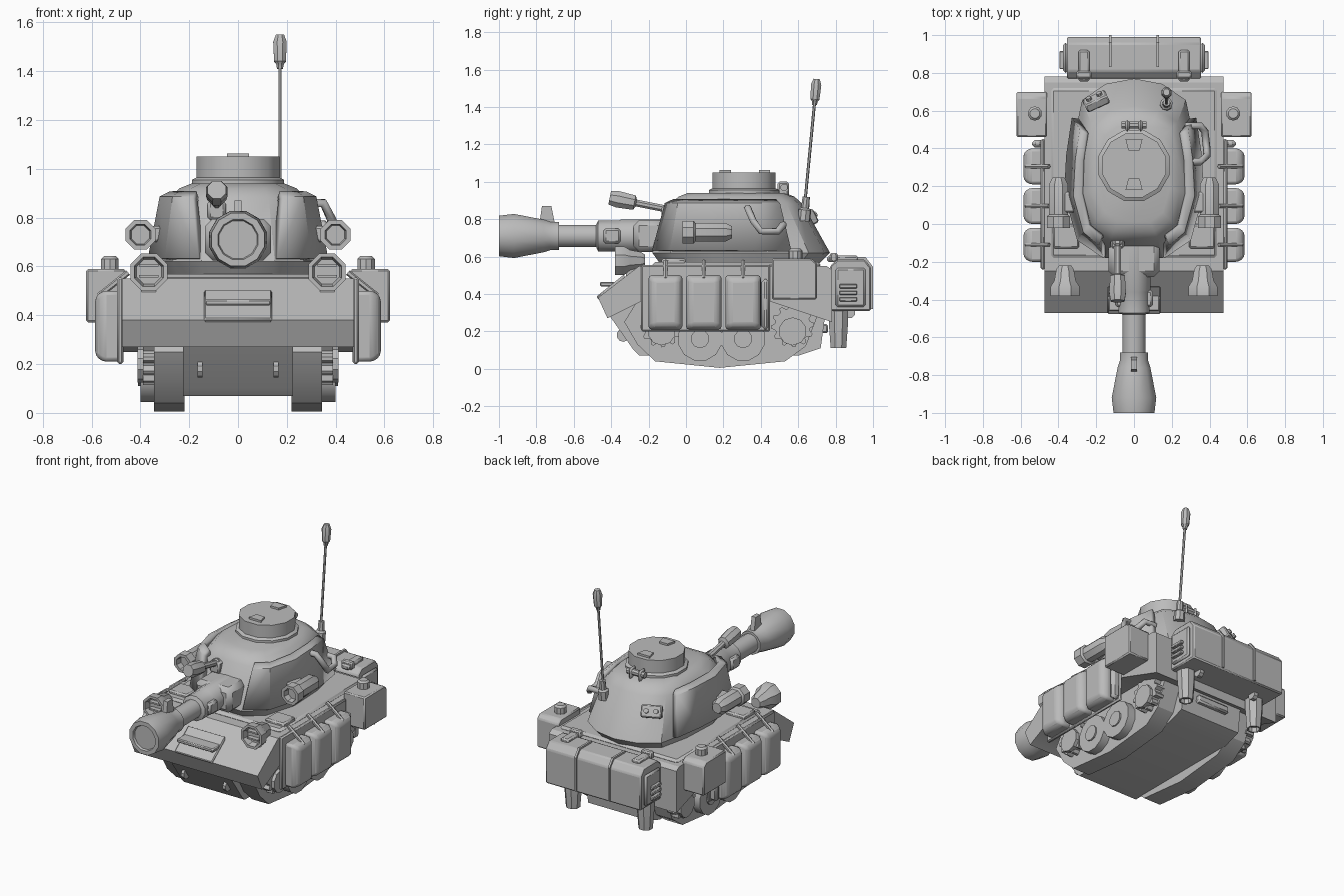
import bpy, bmesh, math
from mathutils import Vector

cube = bpy.data.objects.get("Cube")
if cube:
    bpy.data.objects.remove(cube, do_unlink=True)

grey = bpy.data.materials.new("plain_grey")
grey.use_nodes = True
COLOUR = (0.5, 0.5, 0.5, 1)
grey.diffuse_color = COLOUR
grey.node_tree.nodes["Principled BSDF"].inputs["Base Color"].default_value = COLOUR


def finish(name, bm, mirror=False, bevel=0, segments=1, thick=0):
    """Turn a bmesh into a shaded object with its modifiers."""
    bmesh.ops.recalc_face_normals(bm, faces=bm.faces)
    me = bpy.data.meshes.new(name)
    bm.to_mesh(me)
    bm.free()
    me.shade_smooth()
    me.set_sharp_from_angle(angle=math.radians(32))
    me.materials.append(grey)
    ob = bpy.data.objects.new(name, me)
    bpy.context.scene.collection.objects.link(ob)
    if thick:
        mod = ob.modifiers.new("Thickness", 'SOLIDIFY')
        mod.thickness, mod.offset = thick, 0
    if bevel:
        mod = ob.modifiers.new("Bevel", 'BEVEL')
        mod.width, mod.segments = bevel, segments
    if mirror:
        mod = ob.modifiers.new("Mirror", 'MIRROR')
        mod.use_mirror_merge = False
    return ob


def loft(name, rings, closed=True, **kw):
    """Skin a list of equal-length point rings."""
    bm = bmesh.new()
    rows = [[bm.verts.new(p) for p in ring] for ring in rings]
    n = len(rows[0])
    for a, b in zip(rows, rows[1:]):
        for i in range(n if closed else n - 1):
            j = (i + 1) % n
            bm.faces.new((a[i], a[j], b[j], b[i]))
    if closed:
        bm.faces.new(rows[0])
        bm.faces.new(rows[-1])
    return finish(name, bm, **kw)


def prism(name, profile, x0, x1, **kw):
    """Extrude a (y, z) profile across x."""
    return loft(name, [[(x, y, z) for y, z in profile] for x in (x0, x1)], **kw)


def box(name, x, y, z, **kw):
    """Box from (low, high) pairs."""
    return prism(name, [(y[0], z[0]), (y[1], z[0]), (y[1], z[1]), (y[0], z[1])], *x, **kw)


def lathe(name, start, axis, profile, sides=8, **kw):
    """Turn a (distance, radius) profile around an axis."""
    start, axis = Vector(start), Vector(axis).normalized()
    q = axis.to_track_quat('Z', 'Y')
    rings = []
    for d, r in profile:
        ring = []
        for i in range(sides):
            a = math.tau * (i + 0.5) / sides
            ring.append(start + q @ Vector((r * math.cos(a), r * math.sin(a), d)))
        rings.append(ring)
    return loft(name, rings, **kw)


def rod(name, p0, p1, r, sides=8, **kw):
    d = Vector(p1) - Vector(p0)
    return lathe(name, p0, d, [(0, r), (d.length, r)], sides, **kw)


def tube(name, points, r):
    """Bent pipe along a path."""
    cu = bpy.data.curves.new(name, 'CURVE')
    cu.dimensions, cu.bevel_depth, cu.bevel_resolution = '3D', r, 1
    cu.use_fill_caps = True
    sp = cu.splines.new('POLY')
    sp.points.add(len(points) - 1)
    for pt, co in zip(sp.points, points):
        pt.co = (*co, 1)
    cu.materials.append(grey)
    ob = bpy.data.objects.new(name, cu)
    bpy.context.scene.collection.objects.link(ob)


# Hull
prism("upper_hull", [(-.47, .38), (-.42, .27), (-.24, .36), (.45, .36), (.78, .25),
                     (.78, .53), (.75, .55), (-.25, .55)], -.475, .475)
prism("lower_hull", [(-.445, .335), (-.28, .1), (-.25, .07), (.6, .07), (.72, .11),
                     (.76, .4), (-.3, .4)], -.225, .225)
box("deck", (-.44, .44), (-.18, .72), (.54, .57), bevel=.015)
box("deck_block", (.29, .43), (-.13, 0), (.55, .59), bevel=.01, mirror=True)
prism("front_panel", [(-.48, .385), (-.33, .505), (-.33, .47), (-.445, .35)], -.14, .14, bevel=.006)
box("vision_brow", (-.135, .135), (-.46, -.37), (.44, .465), bevel=.006)
rod("tow_eye", (.145, -.335, .18), (.165, -.335, .18), .036, 10, mirror=True)
box("rear_tow_bar", (-.12, .12), (.7, .76), (.19, .24), bevel=.01)

# Running gear
prism("track", [(-.33, .25), (-.26, .13), (-.165, .04), (.18, .005), (.53, .04),
                (.64, .12), (.71, .3), (.62, .38), (-.25, .38)], .22, .345, mirror=True)
for i, y in enumerate((.075, .305)):
    rod(f"road_wheel_{i + 1}", (.3, y, .16), (.4, y, .16), .12, 12, mirror=True)
    rod(f"wheel_hub_{i + 1}", (.4, y, .16), (.41, y, .16), .05, 10, mirror=True)
for label, y in (("front", -.13), ("rear", .57)):
    teeth = []
    for i in range(48):
        a, r = math.tau * i / 48, .115 if i % 4 < 2 else .095
        teeth.append((y + r * math.cos(a), .23 + r * math.sin(a)))
    prism(label + "_sprocket", teeth, .33, .39, mirror=True)
    rod(label + "_sprocket_hub", (.38, y, .2), (.412, y, .2), .075, 10, mirror=True)

# Side stowage
box("side_panel", (.47, .495), (-.24, .45), (.2, .555), bevel=.008, mirror=True)
for i, (y0, y1) in enumerate(((-.2, -.02), (0, .19), (.21, .4))):
    z = (.21, .5)
    bag = [[(x, y0 + e, z[0] + e), (x, y1 - e, z[0] + e), (x, y1 - e, z[1] - e), (x, y0 + e, z[1] - e)]
           for x, e in ((.48, 0), (.555, 0), (.585, .025))]
    loft(f"side_bag_{i + 1}", bag, mirror=True, bevel=.016, segments=2)
    y = (y0 + y1) / 2
    rod(f"bag_strap_{i + 1}", (.57, y, .48), (.45, y, .575), .012, 6, mirror=True)
box("bag_end", (.48, .54), (.405, .445), (.21, .48), bevel=.015, mirror=True)
prism("fuel_box", [(.46, .37), (.7, .37), (.7, .565), (.67, .59), (.46, .59)],
      .46, .622, bevel=.008, mirror=True)
lathe("fuel_cap", (.525, .585, .58), (0, 0, 1), [(0, .038), (.05, .038), (.062, .026)], 10, mirror=True)

# Rear stowage
prism("rear_box", [(.77, .31), (.99, .31), (.99, .54), (.955, .585), (.81, .585), (.77, .55)],
      -.355, .355, bevel=.008)
box("rear_box_end", (.35, .375), (.8, .96), (.33, .54), bevel=.012, mirror=True)
for i in range(3):
    z = .36 + i * .035
    box(f"side_louvre_{i + 1}", (.37, .395), (.82, .915), (z, z + .022), bevel=.004, mirror=True)
prism("box_strap", [(.83, .57), (.83, .597), (.96, .597), (1, .545), (1, .32), (.98, .32), (.98, .53)],
      .118, .132, mirror=True)
box("box_buckle", (.235, .295), (.755, .92), (.57, .605), bevel=.01, mirror=True)
box("buckle_clasp", (.225, .305), (.77, .81), (.57, .62), bevel=.008, mirror=True)
lathe("exhaust", (.27, .815, .33), (0, 0, -1), [(0, .056), (.08, .056), (.22, .045), (.22, .034), (.19, .034)],
      8, mirror=True)
rod("rear_ring", (.2, .875, .3), (.23, .875, .3), .03, 8, mirror=True)

# Lamps
lathe("headlight", (.365, -.34, .578), (0, 1, 0),
      [(0, .055), (-.04, .065), (-.04, .082), (.01, .082), (.04, .062), (.1, .05), (.12, .035)], 8, mirror=True)
box("headlight_mount", (.335, .395), (-.32, -.25), (.47, .54), mirror=True)
for i, z in enumerate((.555, .6)):
    box(f"headlight_bar_{i + 1}", (.325, .405), (-.37, -.34), (z, z + .01), mirror=True)

# Turret
half = [(0, 0), (.45, 0), (.8, .1), (1, .35), (.96, .65), (.82, .88), (.45, .97), (0, 1)]
outline = half + [(-x, y) for x, y in half[-2:0:-1]]
layers = [(.55, .3, -.13, .7), (.62, .335, -.18, .77), (.88, .28, -.085, .625),
          (.92, .24, -.04, .58), (.94, .19, .01, .53)]
loft("turret", [[(x * s, a + y * (b - a), z) for x, y in outline] for z, s, a, b in layers])
low = [(.15, -.165), (.285, -.075), (.35, .16), (.34, .36), (.31, .56)]
high = [(.175, -.1), (.255, -.035), (.305, .15), (.295, .34), (.27, .5)]
crown = [(.165, -.06), (.235, -.005), (.27, .16), (.265, .34), (.245, .48)]
loft("turret_cheek", [[(x, y, .63) for x, y in low], [(x, y, .875) for x, y in high],
                      [(x, y, .89) for x, y in crown]], closed=False, thick=.04, mirror=True)

# Cupola
lathe("cupola", (0, .31, .92), (0, 0, 1), [(0, .195), (.035, .195), (.045, .175), (.13, .175)], 12)
for label, y, s in (("front", .21, -1), ("rear", .42, 1)):
    loft(label + "_hatch_tab", [[(-.045, y + .03 * s, z), (.045, y + .03 * s, z),
                                (.03, y - .03 * s, z), (-.03, y - .03 * s, z)] for z in (1.045, 1.063)])
rod("hatch_hinge", (-.065, .525, .97), (.065, .525, .97), .02)
box("hinge_ear", (.025, .045), (.49, .55), (.91, 1), bevel=.01, mirror=True)

# Main gun
lathe("main_gun", (0, -.1, .71), (0, -1, 0),
      [(0, .09), (.25, .09), (.26, .085), (.37, .085), (.38, .062), (.58, .062), (.58, .078), (.625, .078),
       (.66, .09), (.82, .122), (.9, .112), (.9, .085), (.885, .08)], 12)
box("mantlet", (-.135, .135), (-.28, -.08), (.625, .795), bevel=.03)
prism("muzzle_sight", [(-.78, .8), (-.7, .77), (-.72, .87), (-.77, .87)], -.015, .015)
box("sleeve_block", (-.1, .1), (-.44, -.35), (.67, .75), bevel=.012)

# Small gun on the turret
lathe("small_gun", (-.087, -.06, .845), (0, -1, .2),
      [(0, .028), (.05, .028), (.06, .02), (.21, .02), (.22, .042), (.31, .048), (.355, .04), (.355, .02)], 8)
box("small_gun_mount", (-.125, -.05), (-.13, -.02), (.79, .87), bevel=.012)

# Side launchers
lathe("side_launcher", (.4, -.01, .73), (0, 1, 0),
      [(.03, .04), (-.01, .046), (-.01, .066), (.05, .066), (.06, .054), (.22, .054), (.255, .035)], 8, mirror=True)
box("launcher_bracket", (.3, .4), (.06, .17), (.7, .765), bevel=.01, mirror=True)

# Turret fittings
tube("handrail", [(.27, .33, .86), (.35, .33, .86), (.385, .36, .79), (.385, .4, .735),
                  (.375, .49, .735), (.35, .52, .77), (.27, .52, .77)], .02)
lathe("aerial_base", (.17, .63, .79), (.02, .1, 1), [(0, .034), (.06, .034), (.07, .022), (.13, .02)])
rod("aerial_rod", (.172, .635, .88), (.172, .69, 1.45), .008, 6)
lathe("aerial_tip", (.172, .687, 1.41), (0, .08, 1),
      [(0, .013), (.02, .017), (.03, .026), (.11, .03), (.14, .018)])
sight = box("rear_sight_box", (-.065, .065), (-.025, .025), (-.04, .04), bevel=.008)
sight.location, sight.rotation_euler = (-.2, .65, .81), (math.radians(28), 0, math.radians(25))
for i, x in enumerate((-.03, .03)):
    knob = rod(f"sight_knob_{i + 1}", (x, .02, 0), (x, .04, 0), .016)
    knob.location, knob.rotation_euler = sight.location, sight.rotation_euler
